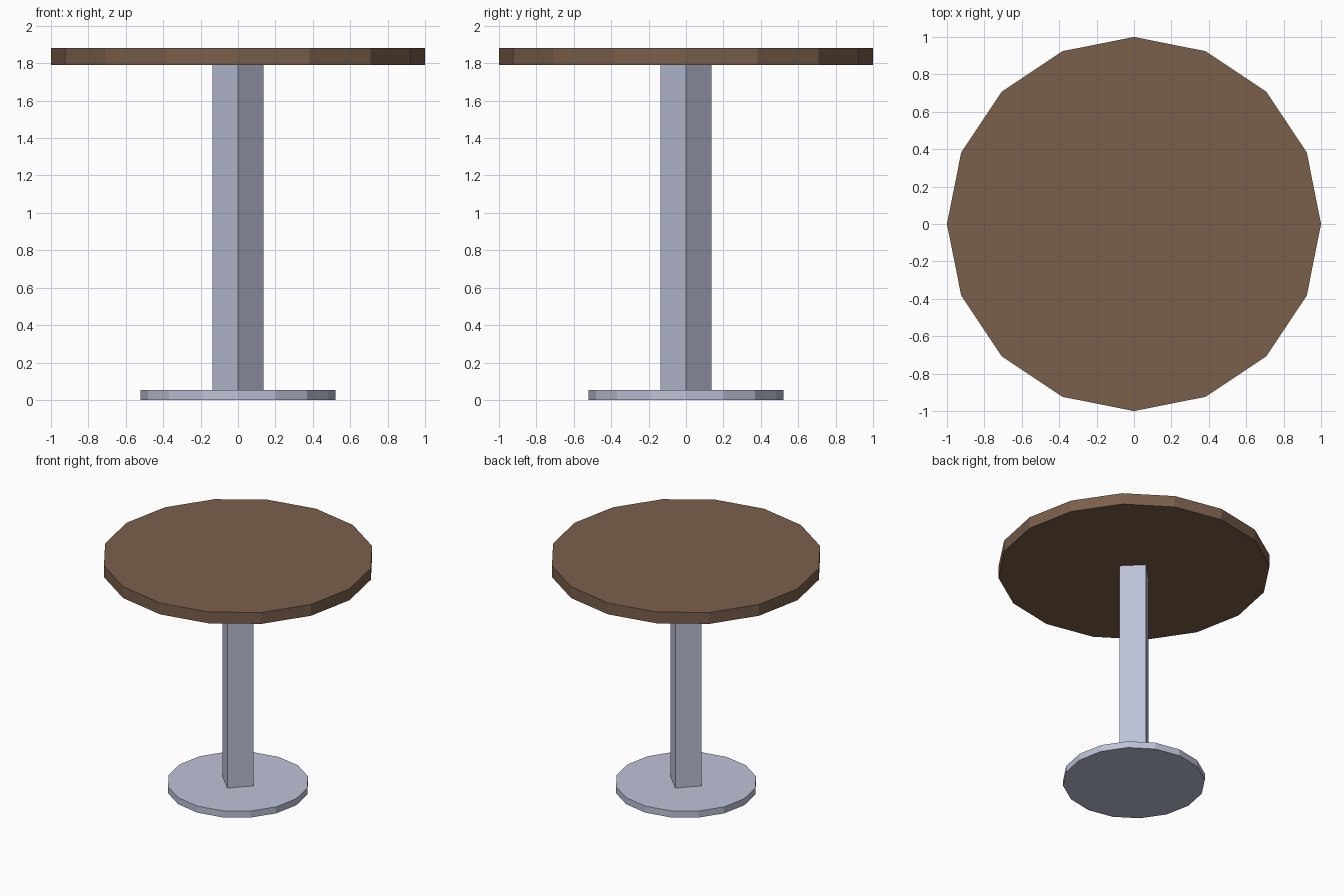
import bpy

if "Cube" in bpy.data.objects:
    bpy.data.objects.remove(bpy.data.objects["Cube"])


def material(name, color):
    mat = bpy.data.materials.new(name)
    mat.diffuse_color = (*color, 1)
    mat.use_nodes = True
    mat.node_tree.nodes["Principled BSDF"].inputs["Base Color"].default_value = mat.diffuse_color
    return mat


def prism(name, sides, radius, z0, z1, mat):
    """Upright flat-sided prism with corners on the x and y axes."""
    bpy.ops.mesh.primitive_cylinder_add(
        vertices=sides, radius=radius, depth=z1 - z0,
        location=(0, 0, (z0 + z1) / 2))
    obj = bpy.context.object
    obj.name = name
    obj.data.materials.append(mat)


metal = material("blue_grey_metal", (0.51, 0.54, 0.68))
wood = material("brown_wood", (0.195, 0.114, 0.071))

# Round foot plate
prism("base_plate", 16, 0.522, 0.0, 0.053, metal)

# Square post, turned 45 degrees
prism("post", 4, 0.137, 0.053, 1.79, metal)

# Wooden table top
prism("table_top", 16, 1.0, 1.79, 1.882, wood)
